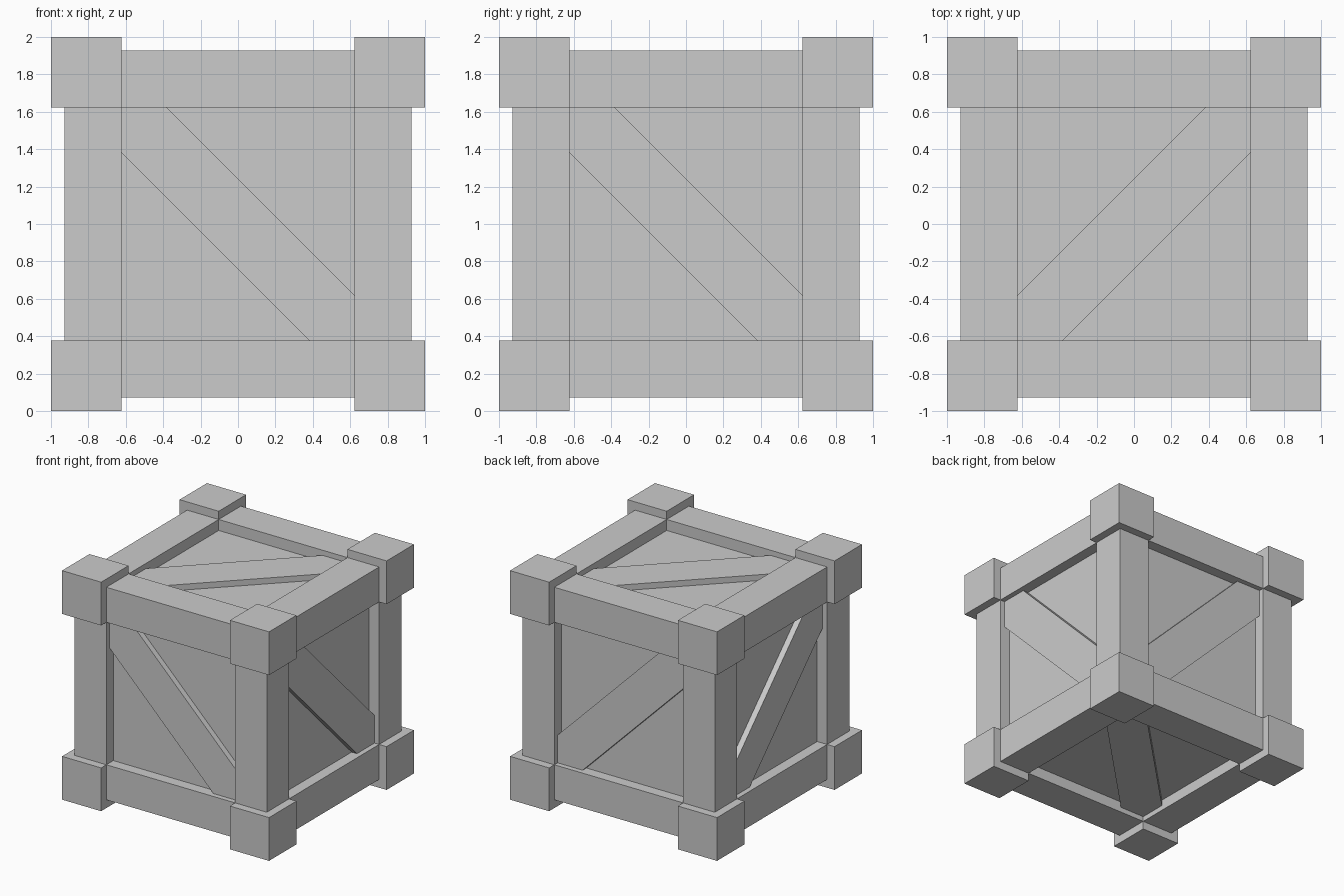
import bpy, bmesh
from math import pi
from mathutils import Matrix, Vector

if "Cube" in bpy.data.objects:
    bpy.data.objects.remove(bpy.data.objects["Cube"])

OUT, BEAM, IN = 1.0, 0.928, 0.622   # corner block, beam and inner opening limits
PANEL, BRACE = 0.832, 0.883         # recessed panel and brace surface distances
CENTRE = Vector((0, 0, 1))


def finish(bm, name):
    bmesh.ops.recalc_face_normals(bm, faces=bm.faces)
    mesh = bpy.data.meshes.new(name)
    bm.to_mesh(mesh)
    bm.free()
    obj = bpy.data.objects.new(name, mesh)
    obj.location = CENTRE
    bpy.context.collection.objects.link(obj)


def box(name, centre, size):
    bm = bmesh.new()
    m = Matrix.Translation(centre) @ Matrix.Diagonal((*size, 1))
    bmesh.ops.create_cube(bm, size=1, matrix=m)
    finish(bm, name)


# Recessed inner panels as one body
box("inner_panels", (0, 0, 0), (2 * PANEL,) * 3)

# Corner blocks
c, s = (OUT + IN) / 2, OUT - IN
for x in (-1, 1):
    for y in (-1, 1):
        for z in (-1, 1):
            box("corner_block", (x * c, y * c, z * c), (s, s, s))

# Edge beams along each axis, running between the blocks
c, s = (BEAM + IN) / 2, BEAM - IN
for axis, name in enumerate(("width_beam", "depth_beam", "corner_post")):
    for a in (-1, 1):
        for b in (-1, 1):
            pos, size = [a * c, b * c], [s, s]
            pos.insert(axis, 0)
            size.insert(axis, 2 * IN)
            box(name, pos, size)

# Diagonal braces, one on each face, with ends cut to the opening corners
k = 0.38
profile = [(-IN, IN), (-k, IN), (IN, -k), (IN, -IN), (k, -IN), (-IN, k)]


def brace(name, place):
    bm = bmesh.new()
    face = bm.faces.new([bm.verts.new(place(u, v, PANEL - 0.02)) for u, v in profile])
    ext = bmesh.ops.extrude_face_region(bm, geom=[face])["geom"]
    verts = [e for e in ext if isinstance(e, bmesh.types.BMVert)]
    bmesh.ops.translate(bm, verts=verts, vec=place(0, 0, BRACE - PANEL + 0.02))
    finish(bm, name)


brace("front_brace", lambda u, v, d: Vector((u, -d, v)))
brace("back_brace", lambda u, v, d: Vector((u, d, v)))
brace("right_brace", lambda u, v, d: Vector((d, u, v)))
brace("left_brace", lambda u, v, d: Vector((-d, u, v)))
brace("top_brace", lambda u, v, d: Vector((u, -v, d)))
brace("bottom_brace", lambda u, v, d: Vector((u, -v, -d)))
